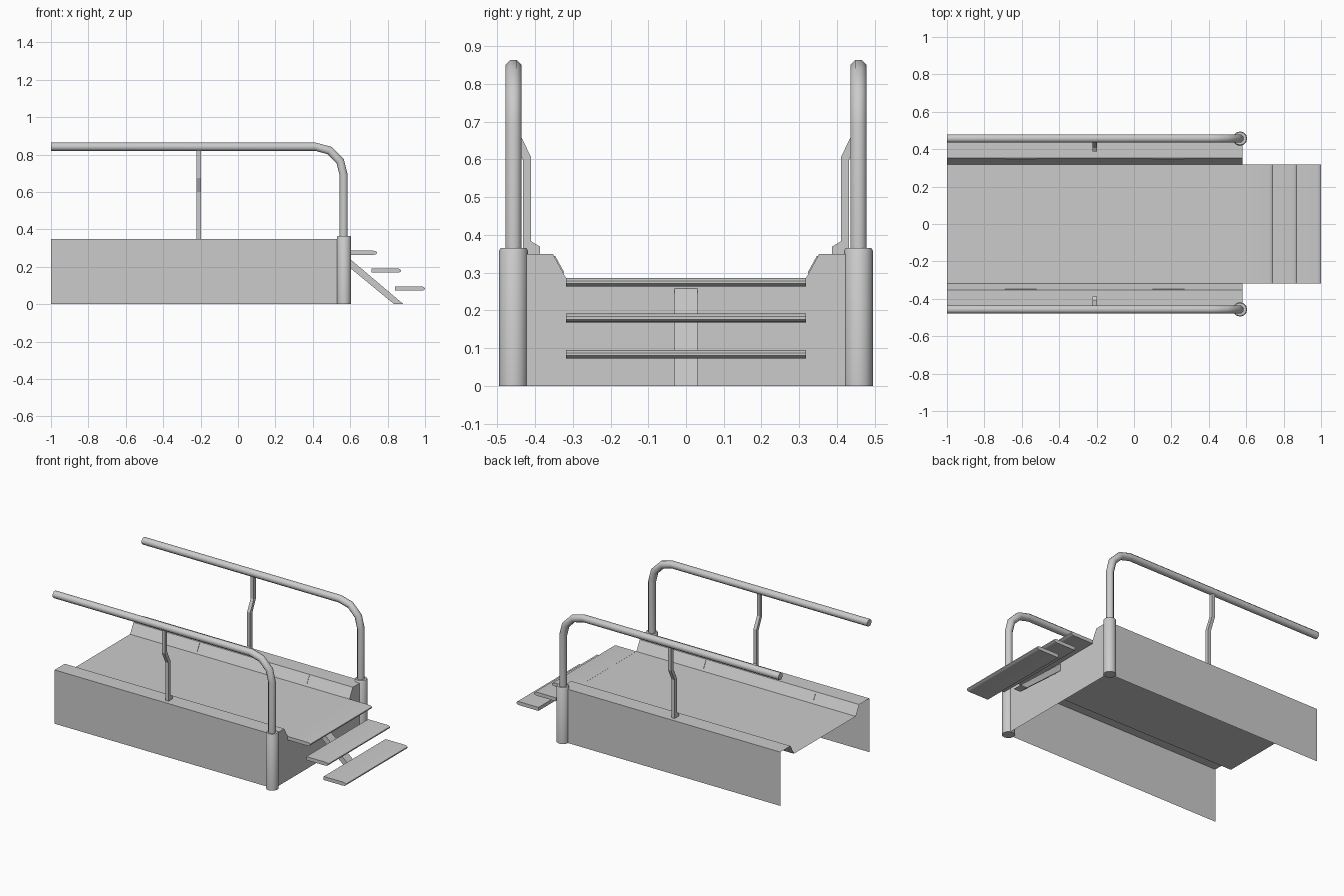
import bpy, bmesh, math
from mathutils import Vector

if "Cube" in bpy.data.objects:
    bpy.data.objects.remove(bpy.data.objects["Cube"])


def finish(name, bm, smooth=None, recalc=True):
    if recalc:
        bmesh.ops.recalc_face_normals(bm, faces=bm.faces)
    me = bpy.data.meshes.new(name)
    bm.to_mesh(me)
    bm.free()
    ob = bpy.data.objects.new(name, me)
    bpy.context.collection.objects.link(ob)
    if smooth:
        bpy.ops.object.select_all(action='DESELECT')
        ob.select_set(True)
        bpy.context.view_layer.objects.active = ob
        bpy.ops.object.shade_smooth_by_angle(angle=math.radians(smooth))
    return ob


def loft(name, rings, smooth=None):
    """Closed solid through a list of equally sized point rings."""
    bm = bmesh.new()
    vs = [[bm.verts.new(p) for p in r] for r in rings]
    n = len(vs[0])
    for a, b in zip(vs, vs[1:]):
        for i in range(n):
            j = (i + 1) % n
            bm.faces.new((a[i], a[j], b[j], b[i]))
    bm.faces.new(vs[0])
    bm.faces.new(vs[-1])
    return finish(name, bm, smooth)


def extrude_y(name, prof, y0, y1, smooth=None):
    return loft(name, [[(x, y, z) for x, z in prof] for y in (y0, y1)], smooth)


def extrude_x(name, prof, x0, x1):
    return loft(name, [[(x, y, z) for y, z in prof] for x in (x0, x1)])


BACK, FRONT, WALL = -1.0, 0.58, 0.458

# deck shell: folded sheet with closed front end, open back and bottom
half = [(WALL, 0), (WALL, 0.35), (0.353, 0.35), (0.318, 0.286)]
prof = [(-y, z) for y, z in half] + half[::-1]
bm = bmesh.new()
a = [bm.verts.new((BACK, y, z)) for y, z in prof]
b = [bm.verts.new((FRONT, y, z)) for y, z in prof]
for i in range(len(prof) - 1):
    bm.faces.new((a[i], b[i], b[i + 1], a[i + 1]))
bm.faces.new(b[::-1])
finish("deck_shell", bm, recalc=False)

# steps with rounded nosing
for i, (x0, x1, z) in enumerate([(0.58, 0.743, 0.275), (0.715, 0.872, 0.18), (0.84, 1.0, 0.084)]):
    h = 0.0115
    nose = [(x1 - 0.02 + 0.02 * math.cos(t), z + h * math.sin(t))
            for t in (math.radians(d) for d in (-90, -50, -18, 18, 50, 90))]
    extrude_y(f"step_{i + 1}", [(x0, z + h), (x0, z - h)] + nose, -0.318, 0.318, 35)

# centre stringer under the steps
extrude_y("stringer", [(0.58, 0.258), (0.58, 0.21), (0.835, 0), (0.885, 0)], -0.03, 0.03)

# bent handrail path in the x-z plane
path = [(0.565, 0.33), (0.565, 0.69), (0.546, 0.765), (0.49, 0.822), (0.415, 0.842), (BACK, 0.842)]
R = 0.0215 / math.cos(math.pi / 8)

for side, s in (("right", -1), ("left", 1)):
    yc = s * 0.457

    # octagonal rail tube with mitred bends
    pts = [Vector((x, 0, z)) for x, z in path]
    rings = []
    for i, p in enumerate(pts):
        d0 = (p - pts[max(i - 1, 0)]).normalized() if i else (pts[1] - p).normalized()
        d1 = (pts[i + 1] - p).normalized() if i < len(pts) - 1 else d0
        t = (d0 + d1).normalized()
        n = Vector((t.z, 0, -t.x)) / t.dot(d0)
        angs = [math.pi / 8 + k * math.pi / 4 for k in range(8)]
        rings.append([p + n * R * math.cos(q) + Vector((0, yc + R * math.sin(q), 0)) for q in angs])
    loft(f"handrail_{side}", rings, 50)

    # corner post with a slightly chamfered top
    rings = [[(0.567 + r * math.cos(k * math.pi / 6), yc + r * math.sin(k * math.pi / 6), z)
              for k in range(12)] for r, z in ((0.038, 0), (0.038, 0.359), (0.034, 0.365))]
    loft(f"corner_post_{side}", rings, 35)

    # cranked middle support with a small foot
    brace = [(0.387, 0.35), (0.387, 0.369), (0.41, 0.383), (0.41, 0.605), (0.446, 0.68),
             (0.446, 0.832), (0.468, 0.832), (0.468, 0.674), (0.432, 0.599), (0.432, 0.35)]
    extrude_x(f"rail_support_{side}", [(s * y, z) for y, z in brace], -0.221, -0.199)

    # thin light panels on the sloped kerb
    lo, hi = Vector((0.318, 0.286)), Vector((0.353, 0.35))
    out = Vector((-(hi - lo).y, (hi - lo).x)).normalized() * 0.003
    p, q = lo.lerp(hi, 0.2), lo.lerp(hi, 0.9)
    for k, x0 in enumerate((-0.69, 0.1)):
        extrude_x(f"kerb_light_{side}_{k + 1}",
                  [(s * v.x, v.y) for v in (p, q, q + out, p + out)], x0, x0 + 0.17)
